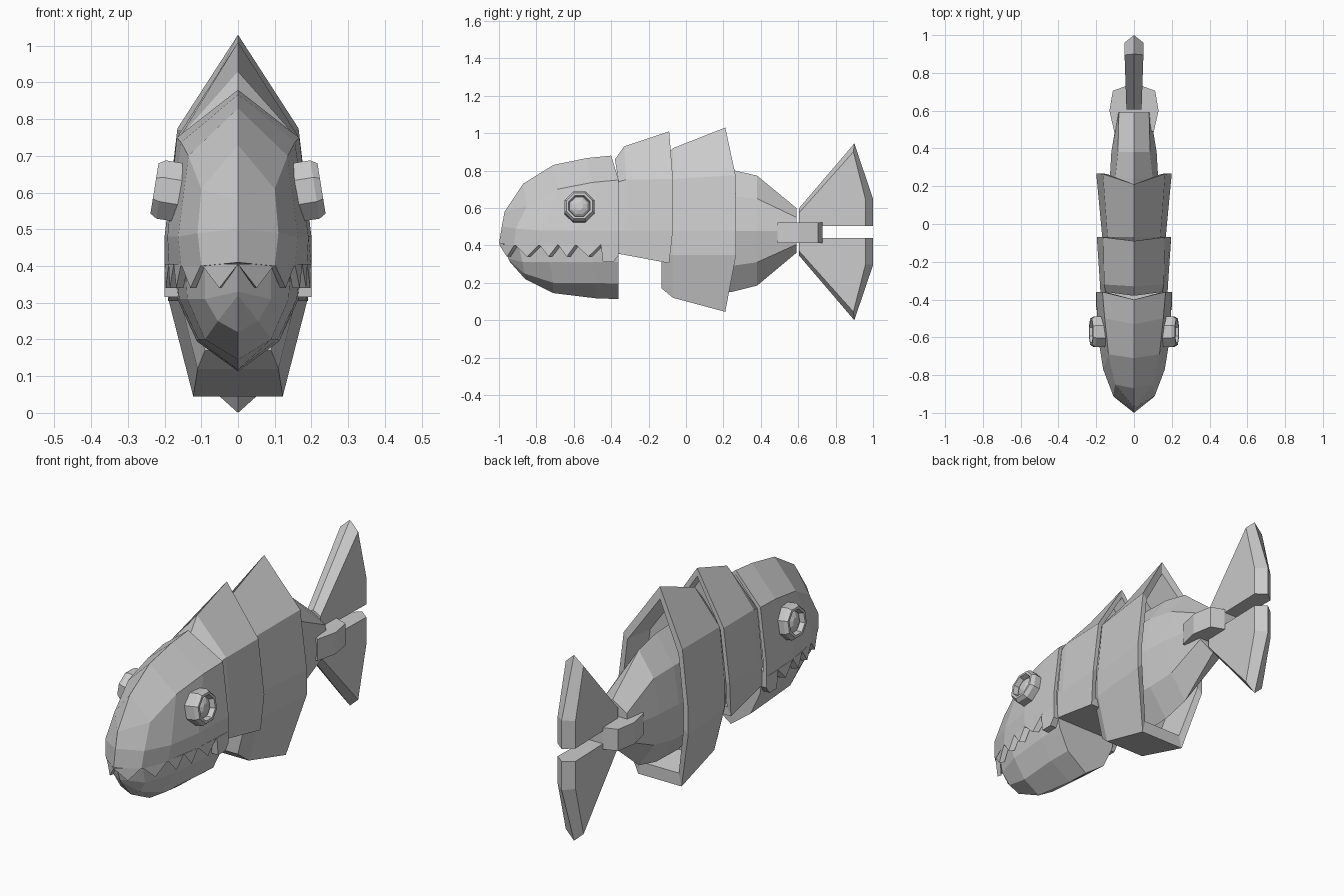
import bpy, bmesh, math
from mathutils import Matrix, Vector

if "Cube" in bpy.data.objects:
    bpy.data.objects.remove(bpy.data.objects["Cube"])


def loft(name, rings):
    """Skin equal-length closed rings and cap both ends."""
    bm = bmesh.new()
    vr = [[bm.verts.new(p) for p in r] for r in rings]
    n = len(rings[0])
    for a, b in zip(vr, vr[1:]):
        for i in range(n):
            j = (i + 1) % n
            bm.faces.new((a[i], a[j], b[j], b[i]))
    bm.faces.new(vr[0])
    bm.faces.new(vr[-1])
    bmesh.ops.remove_doubles(bm, verts=bm.verts, dist=0.0005)
    bmesh.ops.dissolve_degenerate(bm, edges=bm.edges, dist=0.0003)
    bmesh.ops.recalc_face_normals(bm, faces=bm.faces)
    me = bpy.data.meshes.new(name)
    bm.to_mesh(me)
    bm.free()
    ob = bpy.data.objects.new(name, me)
    bpy.context.collection.objects.link(ob)
    return ob


def sym(*half):
    """Complete a half ring across x = 0."""
    return list(half) + [(-x, y, z) for x, y, z in reversed(half)]


def inset(ring, s, dy=0.0):
    """Ring shrunk about its centre and shifted along y."""
    zs = [p[2] for p in ring]
    c = (min(zs) + max(zs)) / 2
    return [(x * s, y + dy, c + (z - c) * s) for x, y, z in ring]


# upper head: ridge, crease, cheek, mouth line at each station
head_rear = sym((0, -.40, .88), (.167, -.36, .75), (.2, -.36, .48), (.2, -.36, .40))
loft("upper_head", [
    sym((0, -.97, .58), (0, -.97, .58), (0, -.985, .5), (0, -1, .41)),
    sym((0, -.87, .73), (.10, -.85, .61), (.11, -.91, .49), (.10, -.92, .40)),
    sym((0, -.71, .83), (.135, -.69, .70), (.163, -.77, .48), (.155, -.785, .40)),
    sym((0, -.53, .867), (.155, -.50, .737), (.192, -.59, .48), (.188, -.59, .40)),
    head_rear, inset(head_rear, .9), inset(head_rear, .9, -.05)])

# teeth along both sides of the mouth line
breaks = [(0, -1), (.10, -.915), (.155, -.785), (.175, -.685), (.189, -.59), (.197, -.455)]
for s in (1, -1):
    for k, (a, b) in enumerate(zip(breaks, breaks[1:])):
        tip = (s * (a[0] + b[0]) / 2 * 1.02, (a[1] + b[1]) / 2, .34)
        outer = [(s * a[0], a[1], .405), (s * b[0], b[1], .405), tip]
        loft(f"tooth_{k}_{'r' if s > 0 else 'l'}",
             [outer, [(x * .88, y + .02, z) for x, y, z in outer]])
    block = [(-.455, .405), (-.445, .315), (-.385, .315), (-.36, .35), (-.36, .405)]
    loft("jaw_hinge_" + ("r" if s > 0 else "l"),
         [[(s * x, y, z) for y, z in block] for x in (.2, .15)])

# lower jaw with keel
loft("lower_jaw", [
    sym((0, -.98, .41), (0, -.95, .33), (0, -.945, .32), (0, -.94, .31)),
    sym((.09, -.90, .42), (.09, -.875, .31), (.055, -.865, .25), (0, -.86, .22)),
    sym((.145, -.76, .42), (.138, -.73, .31), (.09, -.71, .20), (0, -.71, .145)),
    sym((.175, -.51, .42), (.16, -.50, .31), (.108, -.49, .20), (0, -.48, .117)),
    sym((.18, -.36, .42), (.165, -.36, .31), (.112, -.36, .195), (0, -.36, .113))])

# first body shell, recessed at the back
rear = sym((0, -.09, 1.01), (.163, -.07, .755), (.197, -.07, .48), (.19, -.09, .305))
loft("front_body_shell", [
    sym((0, -.38, .86), (.15, -.36, .74), (.178, -.36, .48), (.175, -.36, .355)),
    sym((0, -.33, .93), (.158, -.32, .752), (.18, -.32, .48), (.178, -.32, .348)),
    rear, inset(rear, .88), inset(rear, .88, -.08)])

# second body shell, deeper, with a bevelled front and a hollow back
front = sym((0, -.07, .92), (.14, -.07, .755), (.168, -.07, .48),
            (.168, -.07, .35), (.11, -.07, .12))
rear = sym((0, .21, 1.03), (.165, .265, .775), (.2, .268, .48),
           (.2, .268, .35), (.122, .21, .045))
loft("rear_body_shell", [
    sym((0, -.13, .85), (.11, -.13, .72), (.135, -.13, .48), (.135, -.13, .35), (.09, -.13, .17)),
    front, rear, inset(rear, .87), inset(rear, .82, -.17)])

# tapered tail body
loft("tail_body", [
    sym((0, y, z0), (w0, y, z1), (w1, y, .478), (w0, y, z2), (0, y, z3))
    for y, w0, w1, z0, z1, z2, z3 in (
        (.06, .11, .135, .81, .67, .285, .145),
        (.24, .10, .128, .805, .665, .29, .15),
        (.38, .085, .12, .773, .65, .31, .185),
        (.59, .08, .085, .60, .55, .405, .36))])

# hinge block joining tail and fins
loft("tail_hinge", [
    [(-w, y, .412), (w, y, .412), (w, y, .522), (-w, y, .522)]
    for y, w in ((.49, .105), (.60, .13), (.705, .112), (.73, .045))])

# two tail fins with knife-edged rims
rim = [(.605, .505), (.605, .60), (.90, .945), (1.0, .65), (1.0, .505)]
flat = [(.605, .505), (.605, .575), (.895, .90), (.96, .645), (.96, .505)]
for name, f in (("upper_tail_fin", lambda z: z), ("lower_tail_fin", lambda z: .945 - z)):
    loft(name, [[(sx * (.04 if y < .7 else .05), y, f(z)) for y, z in p]
                for sx, p in ((-1, flat), (0, rim), (1, flat))])

# eight-sided eyes: rim, groove and domed centre
tilt = Matrix.Rotation(-.16, 3, 'Y')
for s in (1, -1):
    rings = []
    for x, r in ((-.06, .087), (.022, .087), (.04, .075), (.04, .062), (.012, .056),
                 (.022, .045), (.032, .022)):
        ring = []
        for i in range(8):
            a = math.radians(45 * i + 22.5)
            p = tilt @ Vector((x, r * math.cos(a), r * math.sin(a)))
            ring.append((s * (p.x + .188), p.y - .57, p.z + .605))
        rings.append(ring)
    loft("eye_" + ("r" if s > 0 else "l"), rings)
